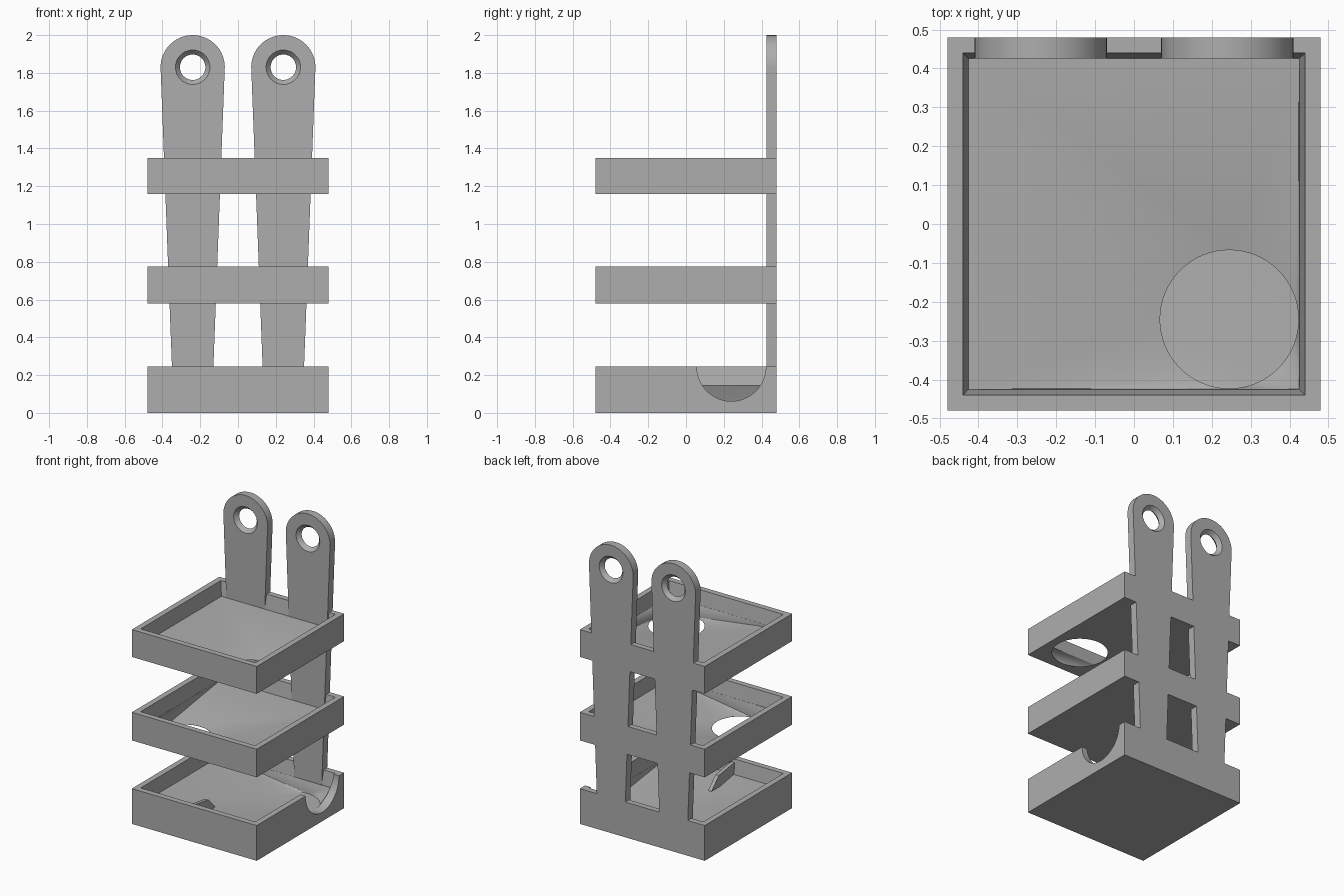
import bpy, bmesh
from math import sin, cos, pi, radians

if "Cube" in bpy.data.objects:
    bpy.data.objects.remove(bpy.data.objects["Cube"])

GREY = (0.42, 0.42, 0.42, 1)
mat = bpy.data.materials.new("plain grey")
mat.use_nodes = True
mat.diffuse_color = GREY
mat.node_tree.nodes["Principled BSDF"].inputs["Base Color"].default_value = GREY


def hull(name, points):
    """Convex solid around the given points."""
    bm = bmesh.new()
    for p in points:
        bm.verts.new(p)
    res = bmesh.ops.convex_hull(bm, input=bm.verts)
    loose = {g for g in res["geom_interior"] + res["geom_unused"]
             if isinstance(g, bmesh.types.BMVert)}
    bmesh.ops.delete(bm, geom=list(loose), context="VERTS")
    bmesh.ops.dissolve_limit(bm, angle_limit=radians(0.05), verts=bm.verts, edges=bm.edges)
    bmesh.ops.recalc_face_normals(bm, faces=bm.faces)
    me = bpy.data.meshes.new(name)
    bm.to_mesh(me)
    bm.free()
    ob = bpy.data.objects.new(name, me)
    bpy.context.collection.objects.link(ob)
    me.materials.append(mat)
    return ob


def square(h, z):
    return [(x, y, z) for x in (-h, h) for y in (-h, h)]


def disc(r, n=64):
    return [(r * cos(2 * pi * i / n), r * sin(2 * pi * i / n)) for i in range(n)]


def carve(ob, cutters):
    """Subtract the cutters, bake the result and remove them."""
    for c in cutters:
        c.hide_render = True
        m = ob.modifiers.new("cut", "BOOLEAN")
        m.operation, m.solver, m.object = "DIFFERENCE", "EXACT", c
    dg = bpy.context.evaluated_depsgraph_get()
    me = bpy.data.meshes.new_from_object(ob.evaluated_get(dg))
    ob.modifiers.clear()
    ob.data = me
    for c in cutters:
        bpy.data.objects.remove(c)
    bpy.ops.object.select_all(action="DESELECT")
    ob.select_set(True)
    bpy.context.view_layer.objects.active = ob
    bpy.ops.object.shade_smooth_by_angle(angle=radians(20))


HALF, DRAIN, R = 0.48, 0.245, 0.178


def tray(name, z0, z1, low, dx, dy, spout=False):
    """Open box with a floor that funnels down to a drain at (dx, dy)."""
    body = hull(name, square(HALF, z0) + square(HALF, z1))
    floor = z1 - 0.1
    opening = hull("opening", square(0.425, floor) + square(0.455, z1 + 0.1))
    funnel = hull("funnel", square(0.424, floor) + square(0.424, floor + 0.04)
                  + [(dx + x, dy + y, low) for x, y in disc(R)])
    cutters = [opening, funnel]
    if spout:
        # half-round outlet through the side wall
        cutters.append(hull("outlet", [(x, dy + a, z1 + b) for x in (DRAIN, 0.6)
                                       for a, b in disc(0.183)]))
    else:
        cutters.append(hull("drain", [(dx + x, dy + y, z) for z in (z0 - 0.1, z0 + 0.02)
                                      for x, y in disc(R)]))
    carve(body, cutters)


tray("top_tray", 1.16, 1.35, 1.161, DRAIN, -DRAIN)
tray("middle_tray", 0.58, 0.775, 0.581, -DRAIN, -DRAIN)
tray("bottom_tray", 0, 0.245, 0.061, DRAIN, 0.24, spout=True)

# Tapered hanging straps with countersunk eyelets
EYE, FRONT, BACK = 1.83, 0.425, 0.48
MID = (FRONT + BACK) / 2
for name, cx in (("left_strap", 0.24), ("right_strap", -0.24)):
    outline = [(-0.105, 0.12), (0.105, 0.12)] + [(x, EYE + z) for x, z in disc(0.17)]
    strap = hull(name, [(cx + x, y, z) for y in (FRONT, BACK) for x, z in outline])
    sinks = []
    for face, sign in ((FRONT, -1), (BACK, 1)):
        rings = ((0.064, MID - sign * 0.004), (0.092, face + sign * 0.001))
        sinks.append(hull("sink", [(cx + x, y, EYE + z) for r, y in rings
                                   for x, z in disc(r, 48)]))
    carve(strap, sinks)

# Small sloping rib on the bottom tray floor
rib = [(-0.43, 0.12), (-0.43, 0.225), (-0.26, 0.2), (-0.18, 0.12)]
hull("floor_rib", [(x, y, z) for x in (-0.07, -0.045) for y, z in rib])
